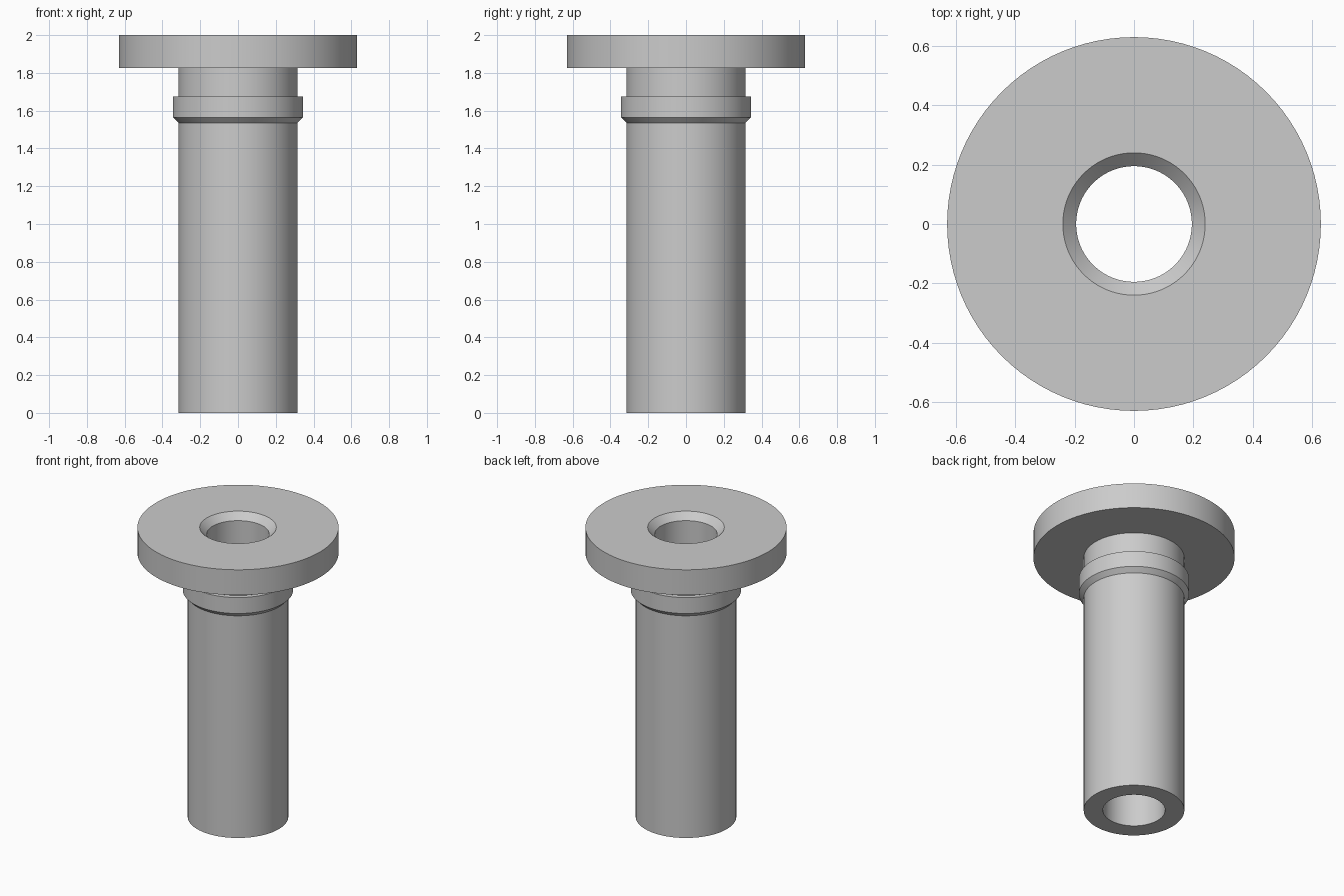
import bpy, bmesh, math

cube = bpy.data.objects.get("Cube")
if cube:
    bpy.data.objects.remove(cube, do_unlink=True)

# Single plain grey finish
grey = bpy.data.materials.new("plain grey")
grey.use_nodes = True
colour = (0.6, 0.6, 0.6, 1)
grey.diffuse_color = colour
grey.node_tree.nodes["Principled BSDF"].inputs["Base Color"].default_value = colour

SEGMENTS = 96
BORE, SHAFT, COLLAR, FLANGE = 0.195, 0.315, 0.345, 0.63
CHAMFER = 0.045


def lathe(name, profile):
    """Spin a closed (radius, height) profile around the z axis."""
    bm = bmesh.new()
    verts = [bm.verts.new((r, 0, z)) for r, z in profile]
    edges = [bm.edges.new((v, verts[(i + 1) % len(verts)])) for i, v in enumerate(verts)]
    bmesh.ops.spin(bm, geom=verts + edges, axis=(0, 0, 1), cent=(0, 0, 0),
                   angle=math.tau, steps=SEGMENTS, use_merge=True)
    bmesh.ops.remove_doubles(bm, verts=bm.verts, dist=0.0001)
    bmesh.ops.recalc_face_normals(bm, faces=bm.faces)
    mesh = bpy.data.meshes.new(name)
    bm.to_mesh(mesh)
    bm.free()
    mesh.materials.append(grey)
    obj = bpy.data.objects.new(name, mesh)
    bpy.context.collection.objects.link(obj)
    bpy.ops.object.select_all(action='DESELECT')
    obj.select_set(True)
    bpy.context.view_layer.objects.active = obj
    bpy.ops.object.shade_smooth_by_angle(angle=math.radians(25))
    return obj


# Hollow shaft with chamfered collar, wide flange and countersunk bore
lathe("flanged_sleeve", [
    (BORE, 0), (SHAFT, 0),
    (SHAFT, 1.535), (COLLAR, 1.565), (COLLAR, 1.675), (SHAFT, 1.675),
    (SHAFT, 1.825), (FLANGE, 1.825), (FLANGE, 2),
    (BORE + CHAMFER, 2), (BORE, 2 - CHAMFER),
])
